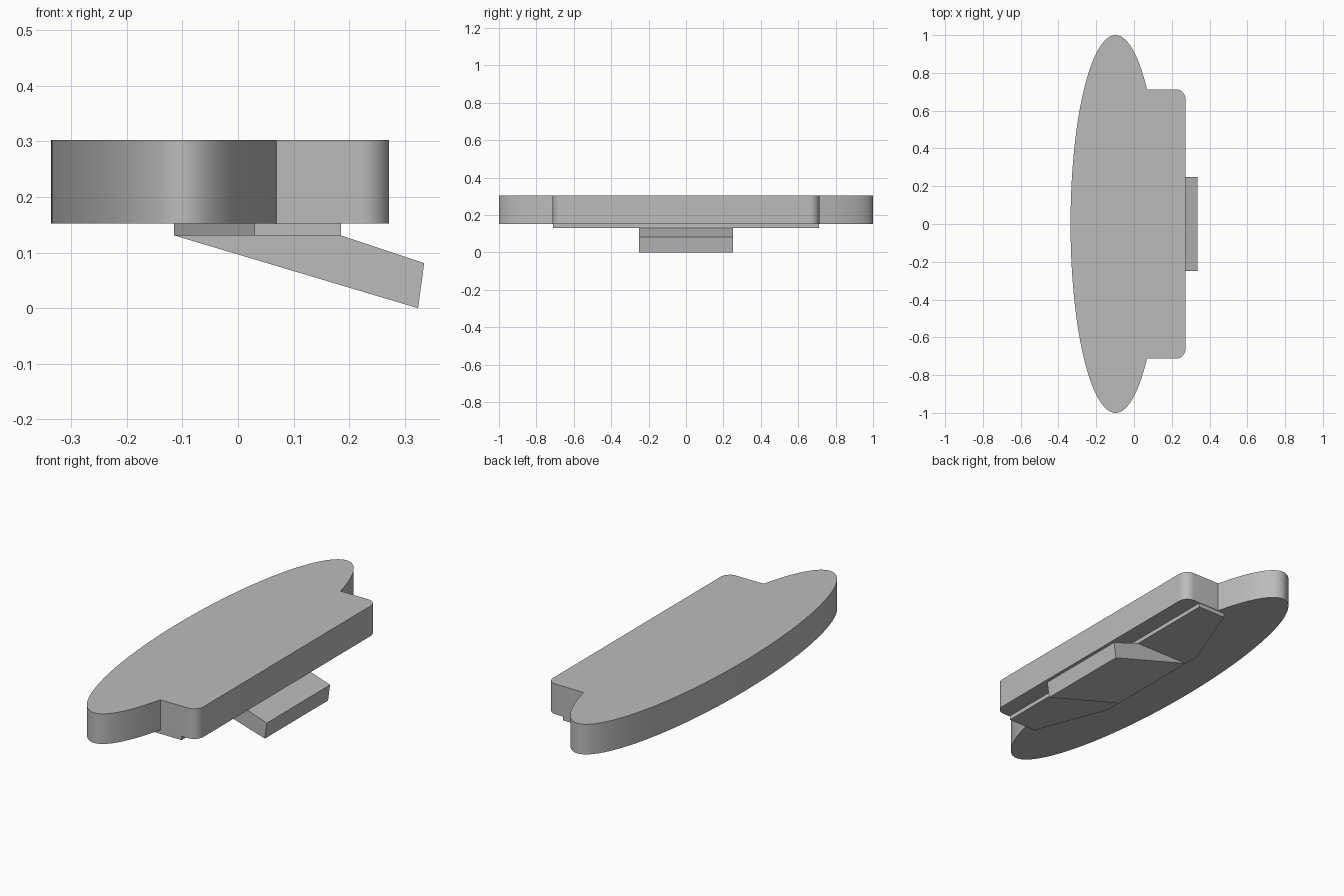
import bpy, bmesh, math
from mathutils import Vector

cube = bpy.data.objects.get("Cube")
if cube:
    bpy.data.objects.remove(cube, do_unlink=True)

grey = bpy.data.materials.new("plain grey")
grey.use_nodes = True
colour = (0.5, 0.5, 0.5, 1)
grey.diffuse_color = colour
grey.node_tree.nodes["Principled BSDF"].inputs["Base Color"].default_value = colour


def prism(name, points, offset, smooth=False):
    """Extrude a closed outline along an offset vector."""
    bm = bmesh.new()
    base = bm.faces.new([bm.verts.new(p) for p in points])
    new = bmesh.ops.extrude_face_region(bm, geom=[base], use_keep_orig=True)["geom"]
    bmesh.ops.translate(bm, vec=Vector(offset),
                        verts=[v for v in new if isinstance(v, bmesh.types.BMVert)])
    bmesh.ops.recalc_face_normals(bm, faces=bm.faces[:])
    mesh = bpy.data.meshes.new(name)
    bm.to_mesh(mesh)
    bm.free()
    mesh.materials.append(grey)
    obj = bpy.data.objects.new(name, mesh)
    bpy.context.collection.objects.link(obj)
    if smooth:
        bpy.ops.object.select_all(action="DESELECT")
        obj.select_set(True)
        bpy.context.view_layer.objects.active = obj
        bpy.ops.object.shade_smooth_by_angle(angle=math.radians(30))
    return obj


def arc(cx, cy, rx, ry, start, end, steps):
    angles = [start + (end - start) * i / steps for i in range(steps + 1)]
    return [(cx + rx * math.cos(a), cy + ry * math.sin(a)) for a in angles]


# Main plate: an ellipse joined to a rectangle with rounded corners
half_width, right_edge, corner = 0.713, 0.272, 0.05
join = math.asin(half_width)
outline = arc(-0.098, 0, 0.238, 1, join, 2 * math.pi - join, 120)
cx, cy = right_edge - corner, half_width - corner
outline += arc(cx, -cy, corner, corner, -math.pi / 2, 0, 10)
outline += arc(cx, cy, corner, corner, 0, math.pi / 2, 10)
prism("main_plate", [(x, y, 0.152) for x, y in outline], (0, 0, 0.151), smooth=True)

# Thin pad under the plate, tapered toward the curved side
half = [(0.185, 0.71), (0.03, 0.71), (-0.115, 0.335)]
pad = half + [(x, -y) for x, y in reversed(half)]
prism("under_pad", [(x, y, 0.131) for x, y in pad], (0, 0, 0.021))

# Sloping tongue below the pad
profile = [(-0.115, 0.131), (0.185, 0.131), (0.335, 0.081), (0.324, 0)]
prism("sloping_tongue", [(x, -0.25, z) for x, z in profile], (0, 0.5, 0))
